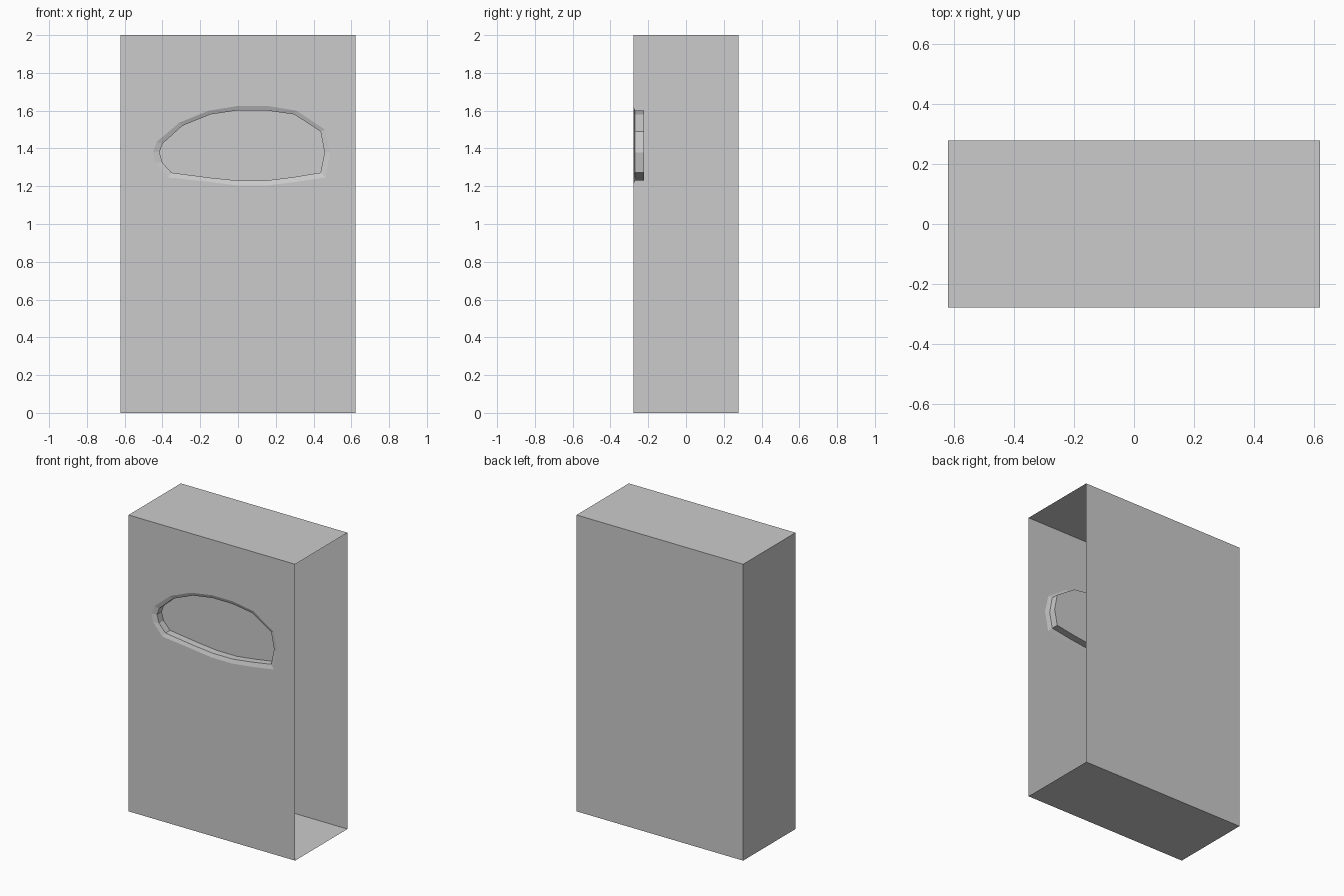
import bpy, bmesh

if "Cube" in bpy.data.objects:
    bpy.data.objects.remove(bpy.data.objects["Cube"])

W, D, H = 0.622, 0.279, 2.0      # half width, half depth, height
BEVEL_Y, PANEL_Y = -0.27, -0.222

# Matching window outlines (x, z): outer lip and inner opening
outer = [(-.45, 1.38), (-.43, 1.435), (-.31, 1.537), (-.155, 1.6), (0, 1.625),
         (.155, 1.625), (.31, 1.6), (.46, 1.5), (.488, 1.378), (.463, 1.247),
         (.31, 1.223), (.155, 1.204), (0, 1.204), (-.155, 1.223), (-.37, 1.247), (-.438, 1.325)]
inner = [(-.416, 1.38), (-.40, 1.425), (-.294, 1.52), (-.146, 1.58), (0, 1.602),
         (.146, 1.602), (.298, 1.58), (.437, 1.49), (.458, 1.378), (.437, 1.272),
         (.29, 1.248), (.146, 1.23), (0, 1.23), (-.146, 1.245), (-.352, 1.272), (-.4, 1.325)]


def make_object(name, bm):
    mesh = bpy.data.meshes.new(name)
    bm.to_mesh(mesh)
    bm.free()
    obj = bpy.data.objects.new(name, mesh)
    bpy.context.collection.objects.link(obj)
    return obj


def ring(bm, points, y):
    return [bm.verts.new((x, y, z)) for x, z in points]


def loop_edges(bm, verts):
    return [bm.edges.new((v, verts[i - 1])) for i, v in enumerate(verts)]


# Cabinet shell: top, bottom, back and left sheets; right side left open
bm = bmesh.new()
profile = [(-W, 0), (W, 0), (W, H), (-W, H)]
f = ring(bm, profile, -D)
b = ring(bm, profile, D)
bm.faces.new((f[0], f[1], b[1], b[0]))   # bottom
bm.faces.new((f[2], f[3], b[3], b[2]))   # top
bm.faces.new((f[3], f[0], b[0], b[3]))   # left
bm.faces.new((b[0], b[1], b[2], b[3]))   # back

# Front sheet with a hole for the window
lip = ring(bm, outer, -D)
edges = loop_edges(bm, lip)
for i in range(4):
    a, c = f[i], f[i - 1]
    edges.append(bm.edges.get((a, c)) or bm.edges.new((a, c)))
bmesh.ops.triangle_fill(bm, edges=edges, use_beauty=True, normal=(0, -1, 0))

# Window recess: shallow chamfer, straight wall, flat panel
rim = ring(bm, inner, BEVEL_Y)
back = ring(bm, inner, PANEL_Y)
for r0, r1 in ((lip, rim), (rim, back)):
    for i in range(len(r0)):
        bm.faces.new((r0[i - 1], r0[i], r1[i], r1[i - 1]))
bm.faces.new(back)
bmesh.ops.recalc_face_normals(bm, faces=bm.faces[:])
# Outward normals: the front panel must face -y
bm.faces.ensure_lookup_table()
if bm.faces[3].normal.y < 0:
    bmesh.ops.reverse_faces(bm, faces=bm.faces[:])
make_object("cabinet_shell", bm)
